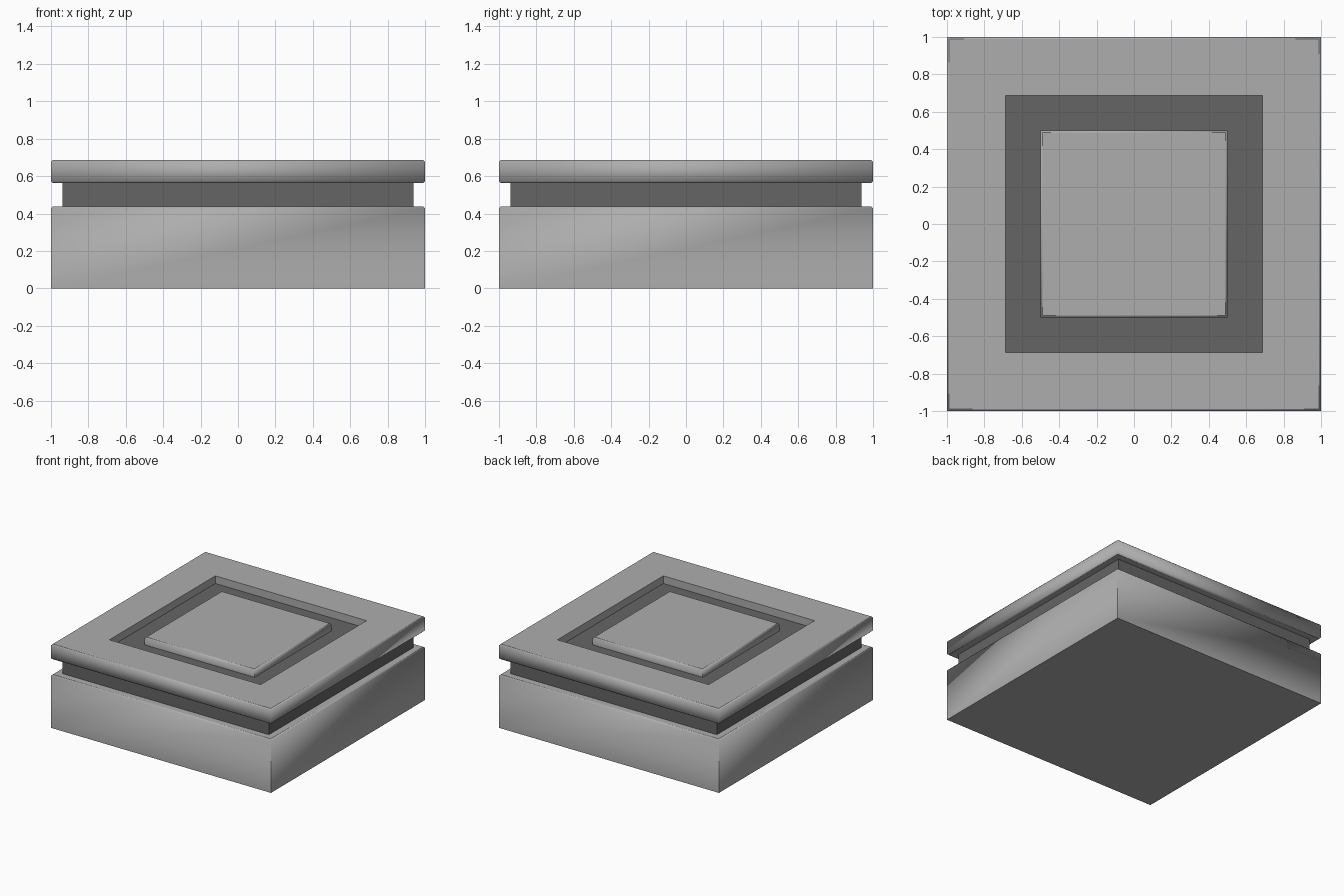
import bpy, bmesh, math

if "Cube" in bpy.data.objects:
    bpy.data.objects.remove(bpy.data.objects["Cube"])

BEVEL = 0.01


def material(name, v):
    m = bpy.data.materials.new(name)
    m.diffuse_color = (v, v, v, 1)
    m.use_nodes = True
    m.node_tree.nodes["Principled BSDF"].inputs["Base Color"].default_value = m.diffuse_color
    return m


light = material("light_grey", 0.42)
dark = material("dark_grey", 0.13)


def ring(bm, half, z):
    return [bm.verts.new((x * half, y * half, z))
            for x, y in ((-1, -1), (1, -1), (1, 1), (-1, 1))]


def bridge(bm, a, b):
    for i in range(4):
        j = (i + 1) % 4
        bm.faces.new((a[i], a[j], b[j], b[i]))


def block(name, half, z0, z1, mat, hole=None, bevel_z=()):
    """Square block, optionally with a square through hole and bevelled outer rims."""
    bm = bmesh.new()
    lo, hi = ring(bm, half, z0), ring(bm, half, z1)
    bridge(bm, lo, hi)
    if hole:
        ilo, ihi = ring(bm, hole, z0), ring(bm, hole, z1)
        bridge(bm, hi, ihi)
        bridge(bm, ihi, ilo)
        bridge(bm, ilo, lo)
    else:
        bm.faces.new(hi)
        bm.faces.new(lo[::-1])
    bmesh.ops.recalc_face_normals(bm, faces=bm.faces[:])

    # chamfer only the chosen horizontal outer rims
    def on_rim(e):
        return any(all(abs(v.co.z - z) < 1e-5 and
                       abs(max(abs(v.co.x), abs(v.co.y)) - half) < 1e-5
                       for v in e.verts) for z in bevel_z)
    rims = [e for e in bm.edges if on_rim(e)]
    if rims:
        bmesh.ops.bevel(bm, geom=rims, offset=BEVEL, segments=1,
                        profile=0.5, affect='EDGES')

    # smooth sides into chamfers, keep horizontal faces and square corners crisp
    bm.normal_update()
    for f in bm.faces:
        f.smooth = True
    for e in bm.edges:
        flat = any(abs(f.normal.z) > 0.9 for f in e.link_faces)
        e.smooth = not flat and e.calc_face_angle(0) < math.radians(65)

    mesh = bpy.data.meshes.new(name)
    bm.to_mesh(mesh)
    bm.free()
    mesh.materials.append(mat)
    ob = bpy.data.objects.new(name, mesh)
    bpy.context.collection.objects.link(ob)
    return ob


# lower body
block("base", 1.0, 0.0, 0.4375, light, bevel_z=(0.4375,))
# dark core: groove around the sides and floor of the top recess
block("core", 0.9375, 0.4375, 0.625, dark)
# upper frame with square opening
block("top_frame", 1.0, 0.5625, 0.6875, light, hole=0.6875, bevel_z=(0.5625, 0.6875))
# raised plate in the recess
block("centre_plate", 0.5, 0.625, 0.6875, light, bevel_z=(0.6875,))
